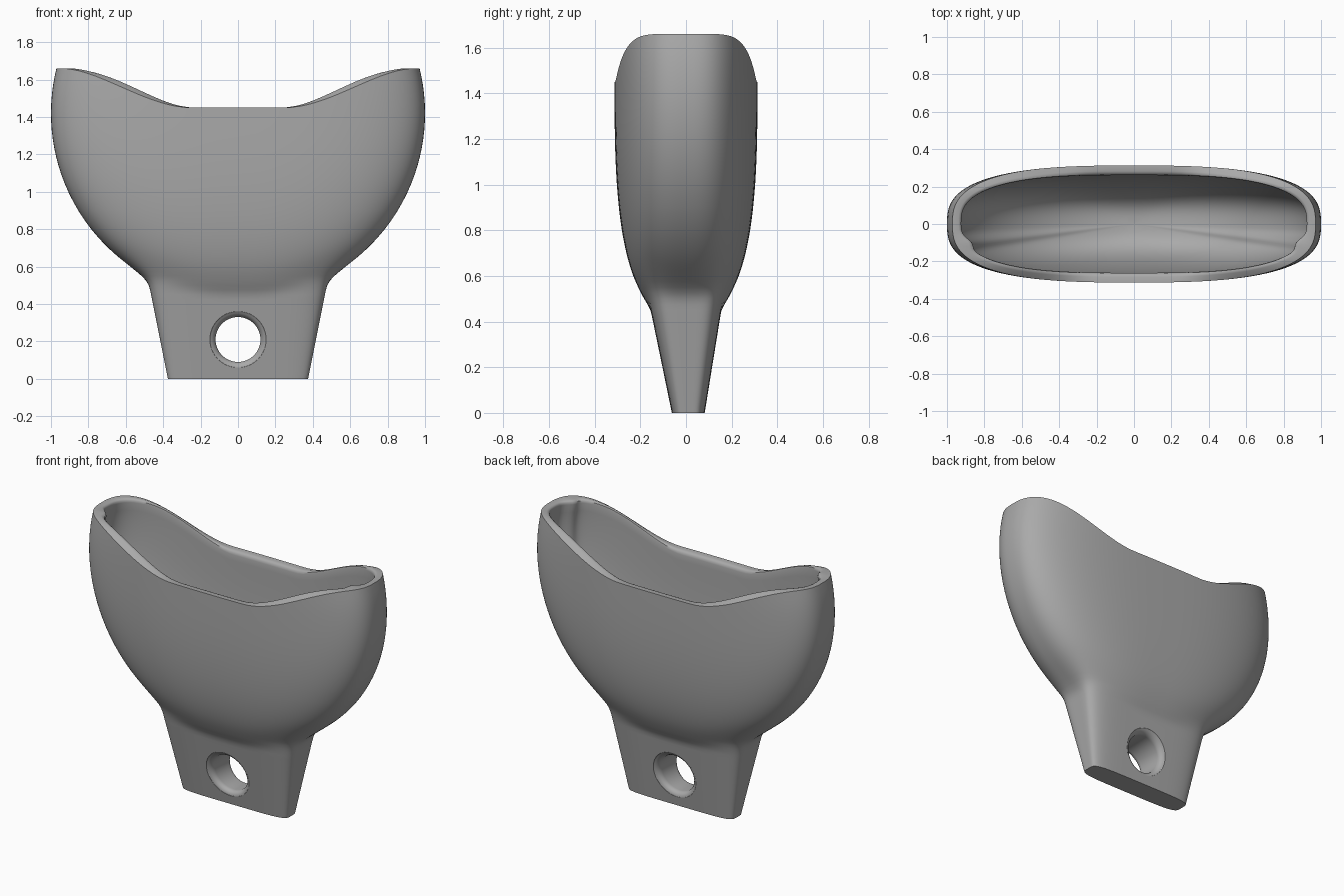
import bpy, bmesh, math

cube = bpy.data.objects.get("Cube")
if cube:
    bpy.data.objects.remove(cube)

COLS = 144
WIDEST = 1.42     # height where the bowl is widest
POWER = 2.8       # roundness of the bowl cross-section
HOLE_Z = 0.21

grey = bpy.data.materials.new("plain grey")
grey.use_nodes = True
colour = (0.4, 0.4, 0.4, 1)
grey.diffuse_color = colour
grey.node_tree.nodes["Principled BSDF"].inputs["Base Color"].default_value = colour


def signed_pow(v, p):
    return math.copysign(abs(v) ** p, v)


def direction(i):
    """Unit direction of a column, spread evenly round the oval."""
    t = 2 * math.pi * i / COLS
    x = signed_pow(math.cos(t), 2 / POWER)
    y = 0.31 * signed_pow(math.sin(t), 2 / POWER)
    d = math.hypot(x, y)
    return x / d, y / d


def oval_radius(c, s, a, b, n):
    return (abs(c / a) ** n + abs(s / b) ** n) ** (-1 / n)


def bowl_radius(c, s, z, a, b, depth):
    u = min(abs(WIDEST - z) / depth, 1)
    if u > 0.9999:
        return 0.001
    return oval_radius(c, s, a * math.sqrt(1 - u * u), b * (1 - u ** POWER) ** (1 / POWER), POWER)


def stem_depth(z):
    return 0.072 + 0.184 * z


def stem_shift(z):
    return 0.01 * max(0, 1 - z / 0.45)


def outer(i, z):
    """Bowl and stem blended with a soft fillet."""
    c, s = direction(i)
    bowl = bowl_radius(c, s, z, 1.0, 0.313, 1.0)
    zs = min(z, 0.5)
    stem = oval_radius(c, s, 0.375 + 0.2 * zs, stem_depth(zs), 5)
    big = max(bowl, stem)
    k = 0.25 * big
    r = big + max(k - abs(bowl - stem), 0) ** 2 / (4 * k)
    return c * r, s * r + stem_shift(z), z


def inner(i, z, grow=0.0):
    """Cavity wall, with a slight ridge at both front corners."""
    c, s = direction(i)
    r = bowl_radius(c, s, z, 0.95 + grow, 0.261 + grow, 0.93)
    angle = math.degrees(math.atan2(s, abs(c)))
    r *= 1 - 0.035 * math.exp(-((angle + 6.5) / 2.5) ** 2)
    return c * r, s * r, z


def rim(i):
    """Rim height: low in the middle, swept up to both ends."""
    x = abs(outer(i, 1.6)[0])
    t = min(max((x - 0.25) / 0.72, 0), 1)
    return 1.45 + 0.21 * t * t * (3 - 2 * t)


def loft(name, rings):
    """Closed tube through equal rings, capped at both ends."""
    bm = bmesh.new()
    loops = [[bm.verts.new(p) for p in ring] for ring in rings]
    n = len(loops[0])
    for lo, hi in zip(loops, loops[1:]):
        for i in range(n):
            j = (i + 1) % n
            bm.faces.new((lo[i], lo[j], hi[j], hi[i]))
    bm.faces.new(loops[0][::-1])
    bm.faces.new(loops[-1])
    bmesh.ops.recalc_face_normals(bm, faces=bm.faces)
    mesh = bpy.data.meshes.new(name)
    bm.to_mesh(mesh)
    bm.free()
    mesh.materials.append(grey)
    ob = bpy.data.objects.new(name, mesh)
    bpy.context.collection.objects.link(ob)
    return ob


# Scoop body: outside upward, over the rim, then down the cavity
cols = range(COLS)
split = 0.9
rims = [rim(i) for i in cols]
rings = [[outer(i, split * k / 36) for i in cols] for k in range(36)]
rings += [[outer(i, split + (rims[i] - split) * k / 16) for i in cols] for k in range(17)]
for drop, grow in ((0, 0.022), (0.004, 0.011), (0.012, 0.003), (0.025, 0)):
    rings.append([inner(i, rims[i] - drop, grow) for i in cols])
rings += [[inner(i, split + (rims[i] - 0.025 - split) * (1 - k / 14)) for i in cols] for k in range(1, 15)]
floor = WIDEST - 0.93
for k in range(1, 17):
    z = floor + (split - floor) * (1 - k / 16.1) ** 2
    rings.append([inner(i, z) for i in cols])
body = loft("scoop_body", rings)

# Through-hole cutter with flared ends that follow the sloping stem
FILLET = 0.04
flare = [(0.175, -0.04)]
for k in range(8):
    a = math.radians(75 * (1 - k / 7))
    flare.append((0.12 + FILLET * (1 - math.cos(a)), FILLET * (1 - math.sin(a))))


def hole_ring(r, d, side):
    ring = []
    for k in range(64):
        t = 2 * math.pi * k / 64
        z = HOLE_Z + r * math.sin(t)
        ring.append((r * math.cos(t), side * (stem_depth(z) - d) + stem_shift(z), z))
    return ring


cutter = loft("hole_cutter", [hole_ring(r, d, -1) for r, d in flare] +
              [hole_ring(r, d, 1) for r, d in reversed(flare)])
cutter.hide_render = True

cut = body.modifiers.new("hole", "BOOLEAN")
cut.operation = "DIFFERENCE"
cut.solver = "EXACT"
cut.object = cutter
bpy.ops.object.select_all(action="DESELECT")
bpy.context.view_layer.objects.active = body
body.select_set(True)
bpy.ops.object.modifier_apply(modifier="hole")
bpy.data.objects.remove(cutter)
bpy.ops.object.shade_smooth_by_angle(angle=math.radians(40))
